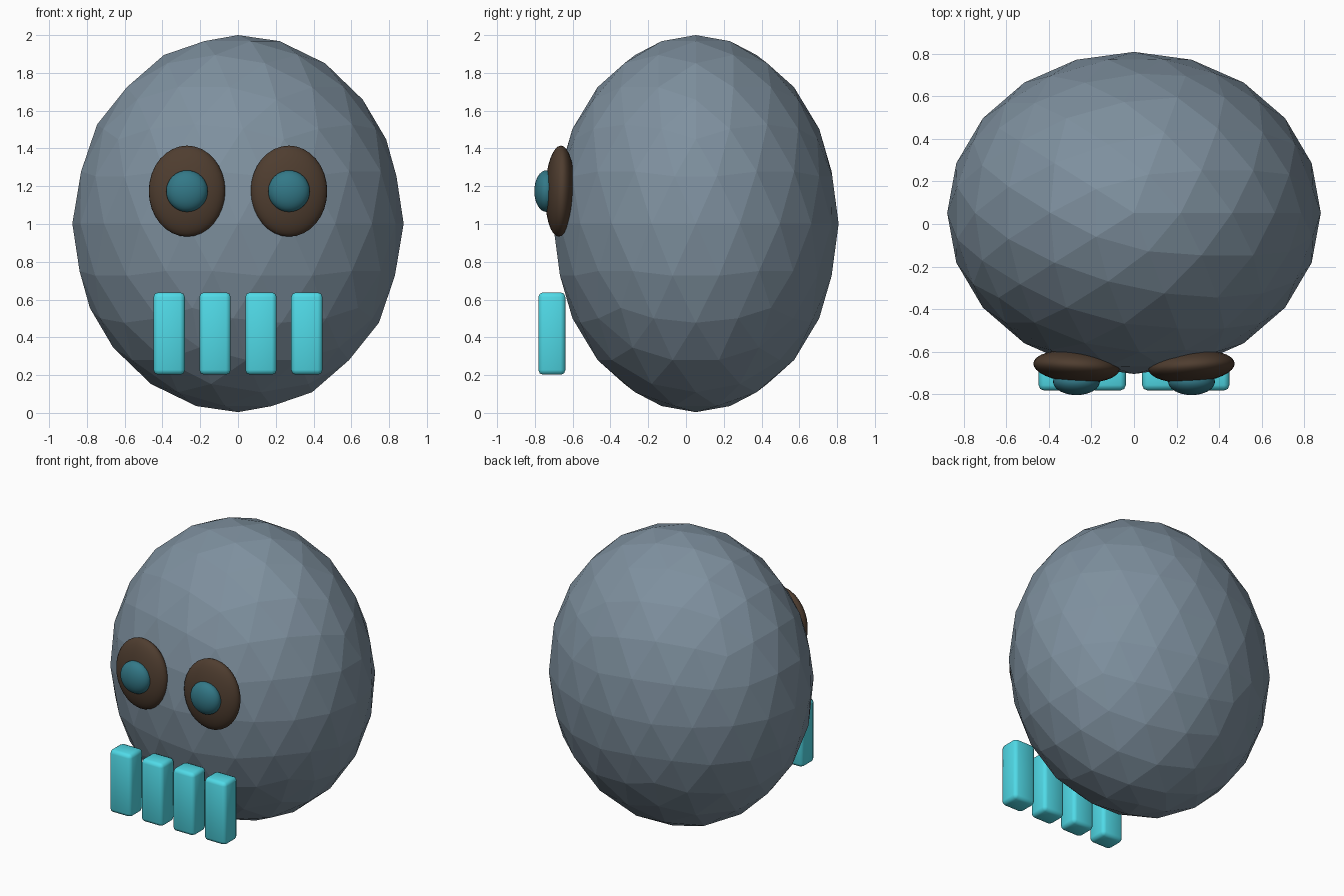
import bpy
from math import radians

if "Cube" in bpy.data.objects:
    bpy.data.objects.remove(bpy.data.objects["Cube"])


def material(name, rgb):
    m = bpy.data.materials.new(name)
    m.diffuse_color = (*rgb, 1)
    m.use_nodes = True
    m.node_tree.nodes["Principled BSDF"].inputs["Base Color"].default_value = m.diffuse_color
    return m


slate = material("slate", (0.21, 0.28, 0.345))
brown = material("brown", (0.078, 0.047, 0.029))
dark_teal = material("dark_teal", (0.033, 0.19, 0.245))
cyan = material("cyan", (0.08, 0.70, 0.80))


def finish(name, scale, mat):
    ob = bpy.context.object
    ob.name = name
    ob.scale = scale
    ob.data.materials.append(mat)
    return ob


def ellipsoid(name, loc, radii, mat, rot=(0, 0, 0)):
    bpy.ops.mesh.primitive_uv_sphere_add(segments=32, ring_count=16, location=loc, rotation=rot)
    finish(name, radii, mat)
    bpy.ops.object.shade_smooth()


# Faceted head
bpy.ops.mesh.primitive_ico_sphere_add(subdivisions=3, radius=1, location=(0, 0.052, 1.002))
finish("head", (0.877, 0.756, 0.998), slate)

# Eye sockets and pupils, mirrored
for side, s in (("left", -1), ("right", 1)):
    ellipsoid(side + "_eye_socket", (0.27 * s, -0.668, 1.174), (0.203, 0.077, 0.241), brown,
              (radians(-1.5), 0, radians(4 * s)))
    ellipsoid(side + "_pupil", (0.27 * s, -0.74, 1.174), (0.11, 0.063, 0.11), dark_teal)

# Row of rounded, softly shaded teeth
for i in range(4):
    bpy.ops.mesh.primitive_cube_add(size=1, location=((i - 1.5) * 0.243, -0.71, 0.42))
    ob = finish("tooth_%d" % (i + 1), (0.166, 0.143, 0.436), cyan)
    bpy.ops.object.transform_apply(location=False, rotation=False, scale=True)
    b = ob.modifiers.new("bevel", "BEVEL")
    b.width = 0.025
    b.segments = 2
    bpy.ops.object.shade_smooth()
